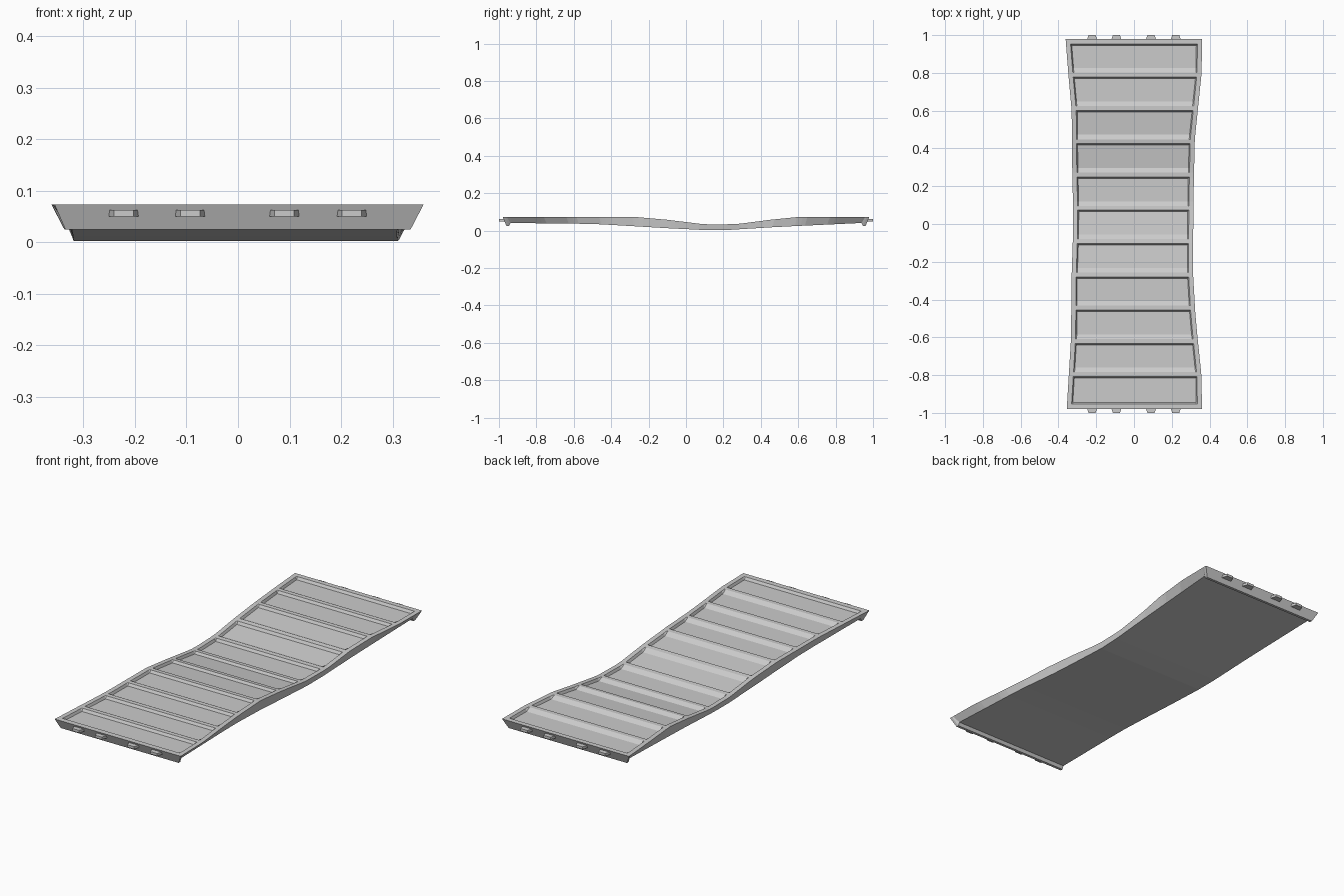
import bpy, bmesh

if "Cube" in bpy.data.objects:
    bpy.data.objects.remove(bpy.data.objects["Cube"])

# Profiles along the length: (y, value)
TOP_Z = [(-.98, .073), (-.27, .073), (-.1, .058), (.08, .036), (.17, .031), (.28, .036),
         (.45, .058), (.6, .073), (.98, .073)]
BOT_Z = [(-.98, .025), (-.966, .025), (-.958, .041), (-.5, .036), (-.1, .013), (.17, 0),
         (.5, .02), (.958, .041), (.966, .025), (.98, .025)]
LEFT = [(-.98, -.356), (-.6, -.333), (-.3, -.331), (0, -.321), (.3, -.327), (.6, -.33),
        (.8, -.348), (.98, -.362)]
RIGHT = [(-.98, .36), (-.8, .357), (-.5, .326), (-.25, .312), (.15, .315), (.45, .322),
         (.8, .358), (.98, .36)]
BOT_L = [(-.98, -.335), (-.3, -.322), (.17, -.318), (.98, -.337)]
BOT_R = [(-.98, .335), (-.25, .308), (.17, .31), (.98, .335)]
DEPTH, RIM, WALL = .013, .024, .006


def at(profile, y):
    for (a, u), (b, v) in zip(profile, profile[1:]):
        if y <= b:
            return u + (v - u) * (y - a) / (b - a)
    return profile[-1][1]


# Stations: end lips, plus four per recessed pocket (y, depth)
stations = [(-.98, 0), (-.966, 0), (-.958, 0)]
for i in range(11):
    back = -.808 + i * .1762
    front = -.952 if i == 0 else back - .153
    ramp = .008 if i == 0 else .024
    stations += [(front, 0), (front + ramp, DEPTH), (back - .008, DEPTH), (back, 0)]
stations += [(.958, 0), (.966, 0), (.98, 0)]

# Lofted panel with ribs left between the pockets
bm = bmesh.new()
rings = []
for y, d in stations:
    zt, zb = at(TOP_Z, y), at(BOT_Z, y)
    l, r = at(LEFT, y), at(RIGHT, y)
    pts = [(at(BOT_L, y), y * .98, zb), (l, y, zt), (l + RIM, y, zt),
           (l + RIM + WALL, y, zt - d), (r - RIM - WALL, y, zt - d),
           (r - RIM, y, zt), (r, y, zt), (at(BOT_R, y), y * .98, zb)]
    rings.append([bm.verts.new(p) for p in pts])
for a, b in zip(rings, rings[1:]):
    for k in range(8):
        n = (k + 1) % 8
        bm.faces.new((a[k], a[n], b[n], b[k]))
bm.faces.new(rings[0])
bm.faces.new(rings[-1])
bmesh.ops.recalc_face_normals(bm, faces=bm.faces)
mesh = bpy.data.meshes.new("ribbed_panel")
bm.to_mesh(mesh)
bm.free()
bpy.context.collection.objects.link(bpy.data.objects.new("ribbed_panel", mesh))


# Tapered connector tabs on both ends
def tab(x, side):
    bm = bmesh.new()
    bmesh.ops.create_cube(bm, size=1)
    for v in bm.verts:
        outer = v.co.y > 0
        v.co = (x + v.co.x * (.038 if outer else .058),
                side * (1.0 if outer else .97), .0565 + v.co.z * .013)
    bmesh.ops.recalc_face_normals(bm, faces=bm.faces)
    me = bpy.data.meshes.new("end_tab")
    bm.to_mesh(me)
    bm.free()
    bpy.context.collection.objects.link(bpy.data.objects.new("end_tab", me))


for side in (-1, 1):
    for x in (-.222, -.093, .09, .221):
        tab(x, side)
